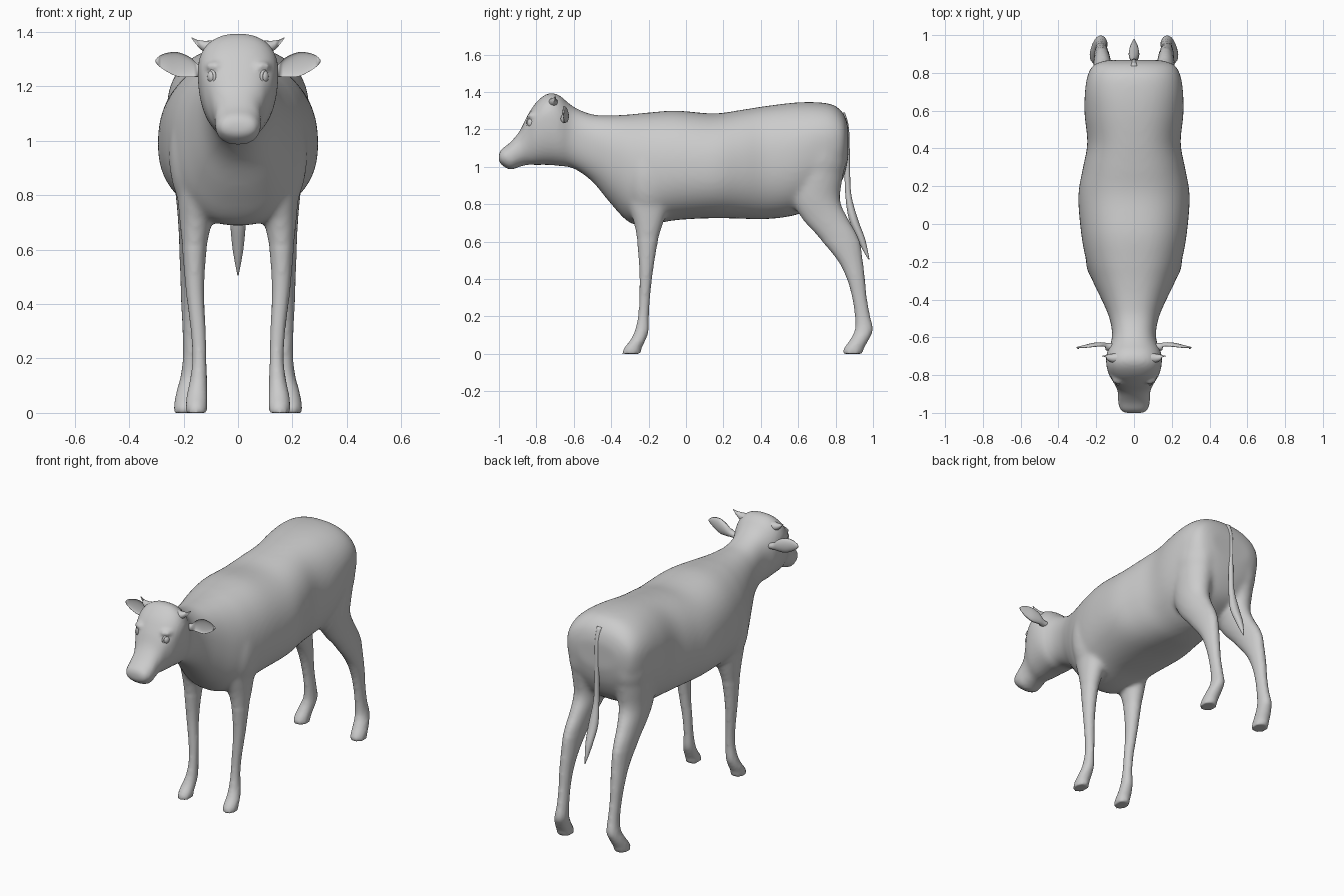
import bpy, bmesh, math
from mathutils import Vector, Matrix

default = bpy.data.objects.get("Cube")
if default:
    bpy.data.objects.remove(default)

grey = bpy.data.materials.new("Plain grey")
grey.use_nodes = True
tone = (0.6, 0.6, 0.6, 1)
grey.diffuse_color = tone
grey.node_tree.nodes["Principled BSDF"].inputs["Base Color"].default_value = tone


def refine(rows, steps=4):
    """Smooth the sections with a Catmull-Rom curve through every row."""
    rows = [Vector(r) for r in rows]
    result = []
    for i in range(len(rows) - 1):
        before, start, end = rows[max(i - 1, 0)], rows[i], rows[i + 1]
        after = rows[min(i + 2, len(rows) - 1)]
        for k in range(steps):
            t = k / steps
            result.append(start + t / 2 * ((end - before)
                          + t * (2 * before - 5 * start + 4 * end - after)
                          + t * t * (3 * start - before - 3 * end + after)))
    return result + [rows[-1]]


def soft(value, power):
    return math.copysign(abs(value) ** power, value)


def loft(bm, rows, section, sides=32):
    """Skin a closed tube over the sections."""
    rings = []
    for row in refine(rows):
        angles = [math.tau * i / sides for i in range(sides)]
        rings.append([bm.verts.new(section(row, math.cos(a), math.sin(a))) for a in angles])
    for low, high in zip(rings, rings[1:]):
        for i in range(sides):
            j = (i + 1) % sides
            bm.faces.new((low[i], low[j], high[j], high[i]))
    bm.faces.new(rings[0][::-1])
    bm.faces.new(rings[-1])


def blob(bm, centre, radii, turn=0):
    """Ellipsoid, optionally turned about x."""
    place = Matrix.Translation(centre) @ Matrix.Rotation(turn, 4, 'X') @ Matrix.Diagonal((*radii, 1))
    bmesh.ops.create_uvsphere(bm, u_segments=24, v_segments=16, radius=1, matrix=place)


def finish(name, bm):
    bmesh.ops.recalc_face_normals(bm, faces=bm.faces[:])
    mesh = bpy.data.meshes.new(name)
    bm.to_mesh(mesh)
    bm.free()
    obj = bpy.data.objects.new(name, mesh)
    bpy.context.collection.objects.link(obj)
    mesh.materials.append(grey)
    mesh.shade_smooth()
    return obj


def trunk_section(row, c, s):
    y, bottom, top, half, middle = row
    centre = bottom + (top - bottom) * middle
    reach = top - centre if s > 0 else centre - bottom
    return half * soft(c, 0.85), y, centre + reach * soft(s, 0.9)


def leg_section(side):
    def section(row, c, s):
        z, x, front, back, half = row
        return side * x + half * c, (front + back) / 2 + (back - front) / 2 * s, z
    return section


def ear_section(side):
    def section(row, c, s):
        x, y, z, height, depth = row
        # the front of the ear is hollowed towards the back
        hollow = depth * s if s > 0 else depth * s * (-0.5 if 0.15 < x < 0.29 else 1)
        return side * x, y + hollow, z + height * c
    return section


def tail_section(row, c, s):
    y, z, half, depth = row
    return half * c, y + depth * s, z


# Head, neck and trunk: y, bottom, top, half width, height of widest point
trunk = [
    (-1, 1.03, 1.07, .045, .5), (-.985, 1.01, 1.095, .07, .5),
    (-.94, .985, 1.13, .084, .5), (-.89, 1, 1.19, .086, .5),
    (-.85, 1.01, 1.27, .102, .6), (-.8, 1.01, 1.345, .132, .65),
    (-.74, 1.01, 1.39, .147, .65), (-.68, 1.005, 1.383, .143, .6),
    (-.6, .99, 1.32, .116, .55), (-.5, .92, 1.28, .13, .55),
    (-.4, .8, 1.275, .172, .52), (-.3, .7, 1.28, .22, .5),
    (-.2, .69, 1.29, .252, .5), (-.05, .715, 1.3, .28, .48),
    (.15, .725, 1.285, .295, .47), (.3, .722, 1.305, .27, .5),
    (.43, .72, 1.325, .247, .52), (.58, .74, 1.343, .262, .55),
    (.7, .79, 1.345, .26, .6), (.79, .85, 1.33, .245, .6),
    (.845, .95, 1.28, .21, .6), (.868, 1.05, 1.21, .14, .6)]

# Legs: height, x, front edge, back edge, half width
front_leg = [
    (.95, .14, -.33, -.06, .09), (.8, .148, -.31, -.09, .075),
    (.7, .155, -.28, -.12, .06), (.6, .16, -.262, -.15, .045),
    (.45, .158, -.25, -.175, .034), (.3, .146, -.25, -.192, .028),
    (.2, .142, -.257, -.198, .026), (.12, .145, -.275, -.2, .032),
    (.07, .15, -.3, -.218, .038), (.03, .152, -.332, -.237, .04),
    (0, .152, -.342, -.242, .04)]
hind_leg = [
    (1.1, .14, .58, .86, .11), (.95, .145, .57, .84, .1),
    (.82, .152, .57, .825, .08), (.72, .16, .62, .87, .062),
    (.62, .167, .71, .925, .05), (.5, .17, .81, .945, .042),
    (.4, .173, .86, .957, .036), (.3, .173, .888, .967, .031),
    (.2, .172, .903, .985, .031), (.13, .176, .903, 1, .036),
    (.08, .185, .88, .98, .041), (.03, .192, .845, .952, .043),
    (0, .192, .836, .945, .043)]

bm = bmesh.new()
loft(bm, trunk, trunk_section, 48)
for side in (-1, 1):
    loft(bm, front_leg, leg_section(side))
    loft(bm, hind_leg, leg_section(side))
    # Shoulder, haunch, brow and nostril pad masses
    blob(bm, (side * .14, -.2, .95), (.115, .13, .23))
    blob(bm, (side * .145, .71, 1.06), (.112, .15, .2))
    blob(bm, (side * .082, -.81, 1.272), (.04, .04, .022))
    blob(bm, (side * .045, -.955, 1.055), (.038, .035, .03))
body = finish("body", bm)


def apply(obj, kind, **settings):
    mod = obj.modifiers.new(kind.title(), kind)
    for key, value in settings.items():
        setattr(mod, key, value)
    bpy.context.view_layer.objects.active = obj
    bpy.ops.object.modifier_apply(modifier=mod.name)


# Fuse the masses into one skin, softening the joints more than the thin parts
apply(body, 'REMESH', mode='VOXEL', voxel_size=0.011, use_smooth_shade=True)
joints = body.vertex_groups.new(name="joints")
joints.add([v.index for v in body.data.vertices
            if 0.6 < v.co.z and v.co.y > -0.65], 1, 'REPLACE')
apply(body, 'SMOOTH', factor=0.5, iterations=18, vertex_group="joints")
apply(body, 'SMOOTH', factor=0.5, iterations=3)

# Tail: y, height, half width, half depth
bm = bmesh.new()
loft(bm, [(.835, 1.29, .016, .015), (.856, 1.2, .015, .016), (.862, 1, .014, .015),
          (.868, .85, .017, .016), (.895, .72, .028, .024), (.935, .62, .022, .021),
          (.96, .55, .011, .012), (.978, .505, .002, .003)], tail_section, 16)
finish("tail", bm)

# Ears: x, y, height, half height, half depth
ear = [(.1, -.65, 1.25, .018, .02), (.14, -.65, 1.255, .02, .02),
       (.175, -.648, 1.27, .036, .022), (.22, -.652, 1.28, .045, .022),
       (.26, -.656, 1.288, .035, .016), (.288, -.656, 1.292, .02, .009),
       (.304, -.654, 1.293, .004, .003)]
for side, word in ((-1, "right"), (1, "left")):
    bm = bmesh.new()
    loft(bm, ear, ear_section(side), 24)
    finish(word + "_ear", bm)

    # Horn buds: x, y, height, radius twice
    bm = bmesh.new()
    loft(bm, [(.08, -.71, 1.34, .03, .03), (.12, -.71, 1.345, .022, .022),
              (.15, -.705, 1.36, .011, .011), (.17, -.7, 1.378, .002, .002)],
         ear_section(side), 16)
    finish(word + "_horn", bm)

    # Eyes with a raised lid rim
    bm = bmesh.new()
    blob(bm, (side * .095, -.827, 1.235), (.018, .022, .025))
    finish(word + "_eye", bm)
    bpy.ops.mesh.primitive_torus_add(
        major_radius=0.023, minor_radius=0.006, major_segments=24, minor_segments=8,
        location=(side * .099, -.83, 1.235), rotation=(math.pi / 2, 0, side * math.radians(55)))
    lid = bpy.context.object
    lid.name = word + "_eyelid"
    lid.data.materials.append(grey)
    lid.data.shade_smooth()
